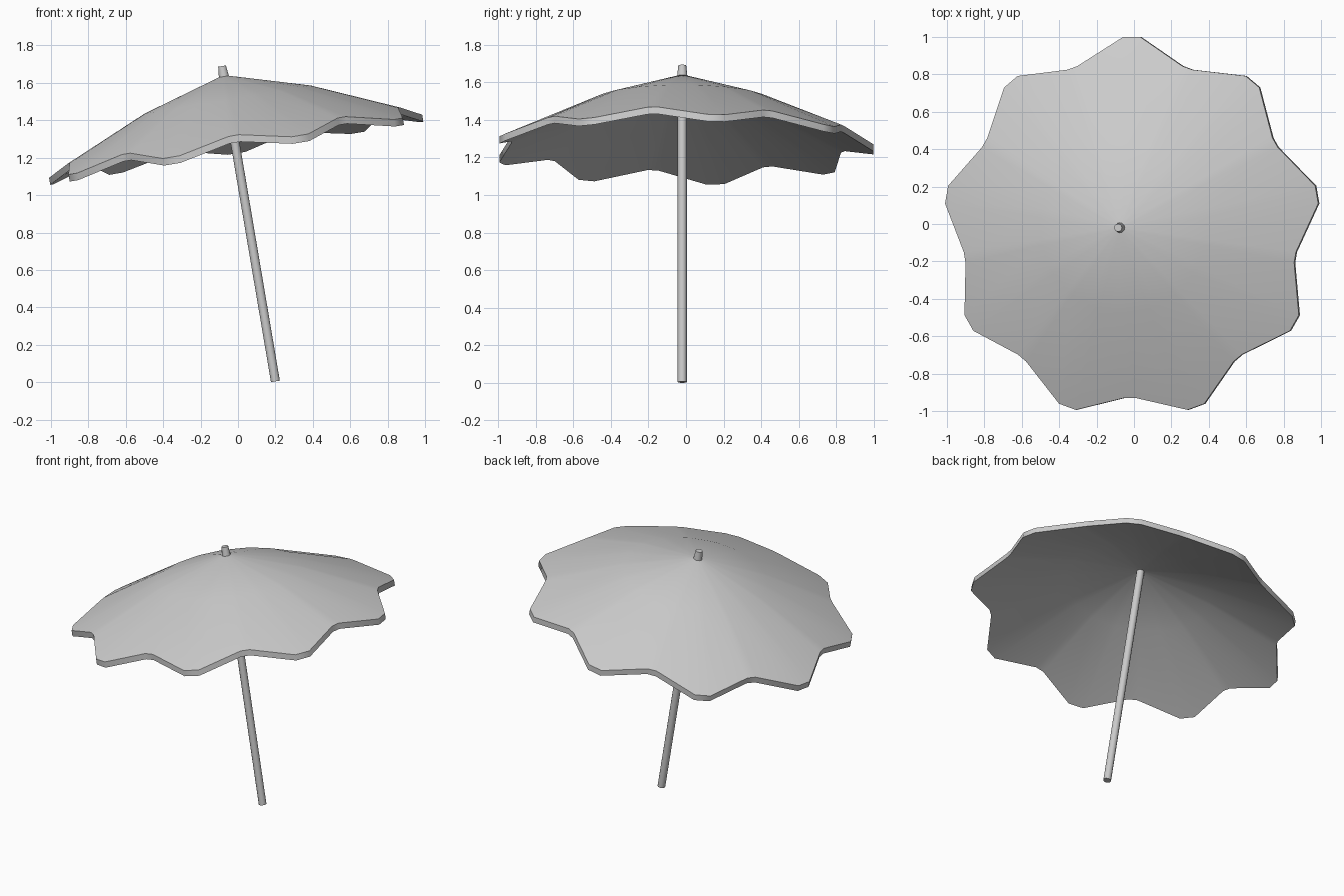
import bpy, bmesh, math
from mathutils import Matrix, Vector

if "Cube" in bpy.data.objects:
    bpy.data.objects.remove(bpy.data.objects["Cube"])

# The whole parasol leans toward -x about the foot of its pole
LEAN = math.radians(9.6)
PLACE = Matrix.Translation((0.2, -0.02, 0.004)) @ Matrix.Rotation(-LEAN, 4, 'Y')
LOBES = 9


def add_object(name, bm):
    bmesh.ops.recalc_face_normals(bm, faces=bm.faces)
    mesh = bpy.data.meshes.new(name)
    bm.to_mesh(mesh)
    bm.free()
    obj = bpy.data.objects.new(name, mesh)
    bpy.context.collection.objects.link(obj)
    obj.matrix_world = PLACE
    bpy.ops.object.select_all(action='DESELECT')
    obj.select_set(True)
    bpy.context.view_layer.objects.active = obj
    bpy.ops.object.shade_smooth_by_angle(angle=math.radians(35))
    return obj


def add_rod(name, r_low, r_high, low, high, sides=12):
    bm = bmesh.new()
    bmesh.ops.create_cone(bm, cap_ends=True, segments=sides, radius1=r_low,
                          radius2=r_high, depth=high - low,
                          matrix=Matrix.Translation((0, 0, (low + high) / 2)))
    return add_object(name, bm)


# Pole and cap on top of the canopy
add_rod("pole", 0.024, 0.024, 0.0, 1.64)
add_rod("top_cap", 0.029, 0.021, 1.635, 1.71)

# Scalloped rim: each lobe has a blunt drooping tip and a raised valley
rim = []
for i in range(LOBES):
    tip = math.radians(90) + i * math.tau / LOBES
    valley = tip + math.pi / LOBES
    for angle, radius, height in (
            (tip - math.radians(2.7), 1.02, 1.275),
            (tip + math.radians(2.7), 1.02, 1.275),
            (valley - math.radians(1.8), 0.91, 1.333),
            (valley + math.radians(1.8), 0.91, 1.333)):
        rim.append((angle, radius, height))

# Canopy: outer and inner skins joined at the rim
bm = bmesh.new()


def ring(drop, radius=None, height=None):
    verts = []
    for angle, r, h in rim:
        r, h = radius or r, height or h
        verts.append(bm.verts.new(
            Vector((r * math.cos(angle), r * math.sin(angle), h - drop))))
    return verts


THICK = 0.038
rings = [ring(0, 0.02, 1.655), ring(0, 0.455, 1.528), ring(0),
         ring(THICK), ring(THICK, 0.455, 1.528), ring(THICK, 0.02, 1.655)]
count = len(rim)
for a, b in zip(rings, rings[1:]):
    for i in range(count):
        j = (i + 1) % count
        bm.faces.new((a[i], b[i], b[j], a[j]))
bm.faces.new(rings[0])
bm.faces.new(rings[-1])
add_object("canopy", bm)
